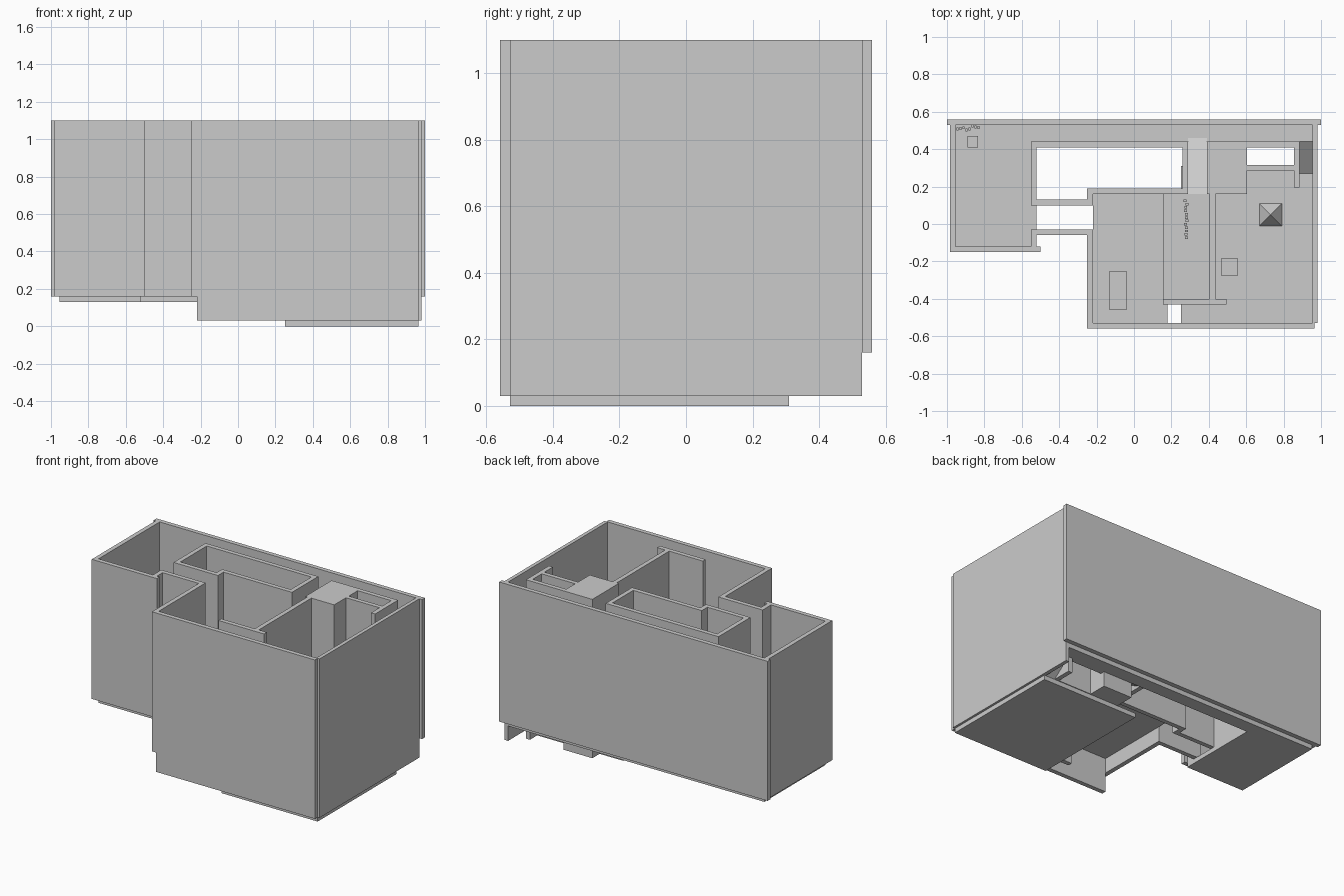
import bpy, bmesh, random

if "Cube" in bpy.data.objects:
    bpy.data.objects.remove(bpy.data.objects["Cube"])

random.seed(3)
TOP = 1.1
LOW, MID = 0.03, 0.16      # floor levels: low room, corridor
UP, HIGH = 0.29, 0.32      # floor levels: upper room, landing
T = 0.03                   # slab thickness


def make(name, verts, faces):
    me = bpy.data.meshes.new(name)
    me.from_pydata(verts, [], faces)
    bm = bmesh.new()
    bm.from_mesh(me)
    bmesh.ops.recalc_face_normals(bm, faces=bm.faces)
    bm.to_mesh(me)
    bm.free()
    ob = bpy.data.objects.new(name, me)
    bpy.context.collection.objects.link(ob)
    return ob


def prism(name, a, b):
    """Closed solid between two matching vertex loops."""
    n = len(a)
    faces = [list(range(n)), list(range(n, 2 * n))]
    faces += [[i, (i + 1) % n, n + (i + 1) % n, n + i] for i in range(n)]
    return make(name, a + b, faces)


def box(name, x0, x1, y0, y1, z0, z1=TOP):
    ring = [(x0, y0), (x1, y0), (x1, y1), (x0, y1)]
    return prism(name, [(x, y, z0) for x, y in ring], [(x, y, z1) for x, y in ring])


def floor(name, x0, x1, y0, y1, top):
    return box(name, x0, x1, y0, y1, top - T, top)


def ramp(name, x0, x1, ya, za, yb, zb):
    prof = [(ya, za), (yb, zb), (yb, zb - T), (ya, za - T)]
    return prism(name, [(x0, y, z) for y, z in prof], [(x1, y, z) for y, z in prof])


# Outer walls
box("back_wall", -1, 1, 0.53, 0.56, MID)
box("left_wall", -0.985, -0.955, -0.15, 0.53, MID)
box("left_room_front_wall", -0.955, -0.50, -0.15, -0.12, MID)
box("front_wall", -0.22, 0.965, -0.56, -0.53, LOW)
box("upper_room_left_wall", -0.25, -0.22, -0.56, -0.06, MID)
box("right_wall", 0.955, 0.98, -0.53, 0.53, LOW)

# Passage between left room and upper room
box("left_room_side_wall", -0.55, -0.52, -0.12, -0.03, MID)
box("passage_front_wall", -0.52, -0.22, -0.06, -0.03, MID)
box("passage_back_wall", -0.52, -0.22, 0.10, 0.13, MID)
box("passage_end_wall", -0.25, -0.22, 0.13, 0.19, MID)

# Open shaft walls
box("shaft_left_wall", -0.55, -0.52, 0.10, 0.44, MID)
box("shaft_back_wall", -0.52, 0.29, 0.41, 0.44, MID)
box("shaft_front_wall", -0.22, 0.29, 0.16, 0.19, MID)
box("shaft_right_wall", 0.26, 0.29, 0.19, 0.41, MID)

# Inner walls of the right half
box("wall_block", 0.39, 0.605, 0.16, 0.44, LOW)
box("landing_wall", 0.405, 0.435, -0.40, 0.16, LOW)
box("landing_front_wall", 0.155, 0.495, -0.43, -0.40, LOW)
box("low_room_back_wall", 0.605, 0.855, 0.285, 0.315, LOW)
box("corridor_wall", 0.605, 0.855, 0.41, 0.44, MID - T)
box("ramp_side_wall", 0.855, 0.885, 0.195, 0.44, LOW)

# Floors at four levels
floor("low_room_floor", 0.25, 0.965, -0.53, 0.31, LOW)
floor("left_room_floor", -0.955, -0.52, -0.12, 0.53, MID)
floor("corridor_floor", -0.52, 0.955, 0.44, 0.53, MID)
floor("upper_room_floor", -0.22, 0.18, -0.53, 0.16, UP)
floor("landing_floor", 0.155, 0.405, -0.43, 0.16, HIGH)

# Ramps linking the levels
ramp("low_ramp", 0.885, 0.955, 0.27, LOW, 0.44, MID)
ramp("high_ramp", 0.29, 0.39, 0.46, MID, 0.16, HIGH)

# Furnishings
box("upper_room_chest", -0.13, -0.04, -0.46, -0.25, UP, UP + 0.08)
box("low_room_crate", 0.465, 0.555, -0.275, -0.185, LOW, LOW + 0.09)
box("left_room_stool", -0.89, -0.835, 0.41, 0.47, MID, MID + 0.07)
make("pyramid",
     [(0.67, -0.01, LOW), (0.79, -0.01, LOW), (0.79, 0.11, LOW), (0.67, 0.11, LOW),
      (0.73, 0.05, LOW + 0.08)],
     [(0, 1, 2, 3), (0, 1, 4), (1, 2, 4), (2, 3, 4), (3, 0, 4)])

# Small loose clutter in the corner and on the landing
for i in range(8):
    x = -0.95 + i * 0.016
    y = 0.495 + random.uniform(0, 0.02)
    box("corner_clutter", x, x + 0.012, y, y + 0.015, MID, MID + random.uniform(0.02, 0.05))
for i in range(12):
    x = 0.262 + random.uniform(0, 0.015)
    y = -0.08 + i * 0.018
    box("landing_clutter", x, x + 0.016, y, y + 0.013, HIGH, HIGH + random.uniform(0.01, 0.03))
